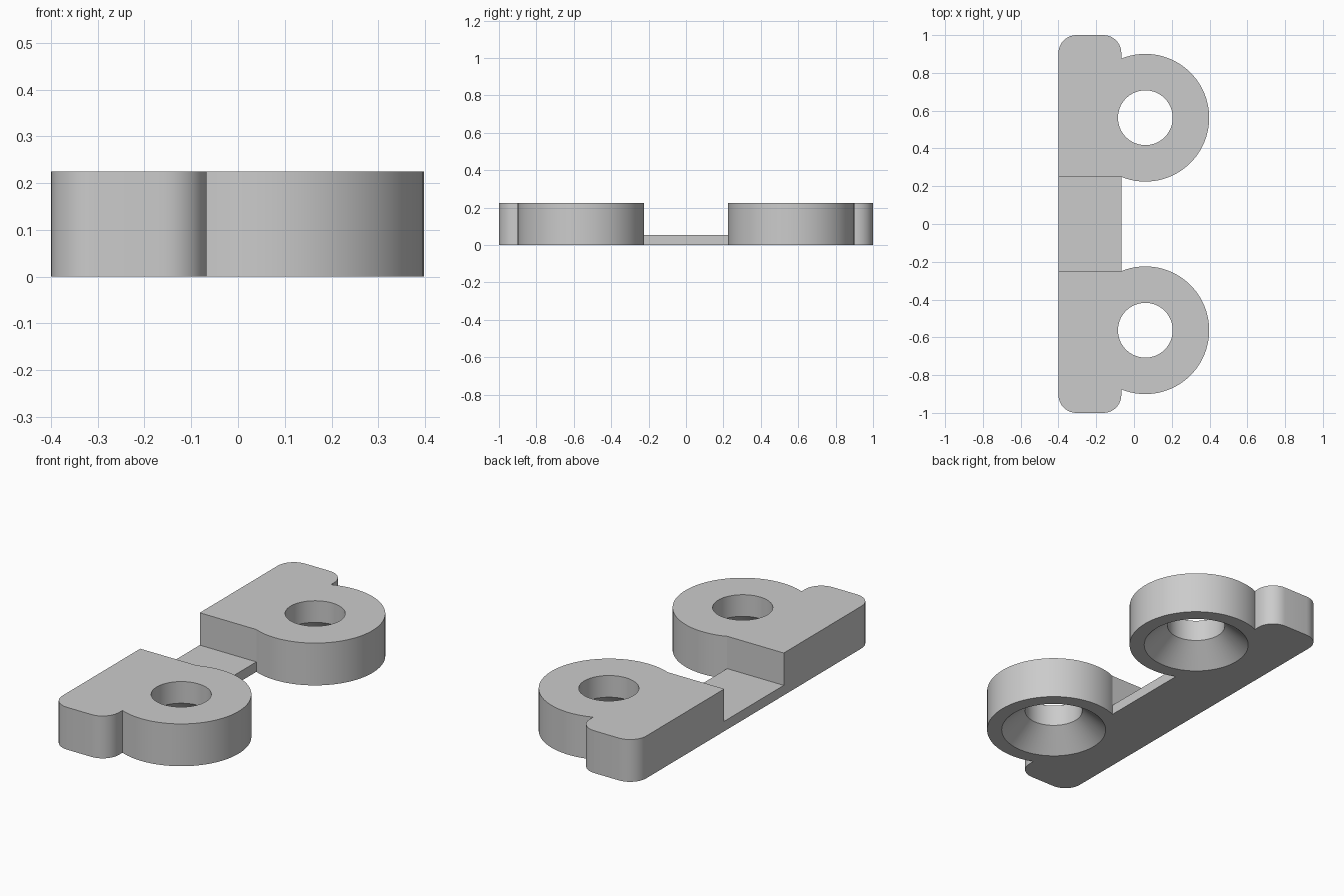
import bpy, bmesh
from math import cos, sin, pi, atan2, radians
from mathutils import Vector

if "Cube" in bpy.data.objects:
    bpy.data.objects.remove(bpy.data.objects["Cube"], do_unlink=True)

HEIGHT, BRIDGE_H = 0.225, 0.053
LEFT, RIGHT = -0.4, -0.067          # spine edges
INNER, OUTER = 0.25, 1.0            # block ends along y
CORNER = 0.095
CX, CY, LUG_R = 0.06, 0.5625, 0.338
HOLE_R, SINK_R, SINK_H = 0.145, 0.264, 0.11


def arc(cx, cy, r, a0, a1, n):
    return [(cx + r * cos(a0 + (a1 - a0) * i / n),
             cy + r * sin(a0 + (a1 - a0) * i / n)) for i in range(n + 1)]


def ring(bm, pts, z):
    return [bm.verts.new((x, y, z)) for x, y in pts]


def wall(bm, low, high):
    n = len(low)
    for i in range(n):
        j = (i + 1) % n
        bm.faces.new((low[i], low[j], high[j], high[i]))


def cap(bm, outer, inner, up):
    edges = []
    for loop in (outer, inner):
        for i, v in enumerate(loop):
            w = loop[(i + 1) % len(loop)]
            edges.append(bm.edges.get((v, w)) or bm.edges.new((v, w)))
    made = bmesh.ops.triangle_fill(bm, edges=edges, use_beauty=True,
                                   normal=Vector((0, 0, up)))
    for f in made["geom"]:
        if isinstance(f, bmesh.types.BMFace):
            f.normal_update()
            if f.normal.z * up < 0:
                f.normal_flip()


# Block outline: inner end, round lug, then the rounded outer end
half = atan2(CY - INNER, CX - RIGHT)
outline = [(LEFT, INNER), (RIGHT, INNER)]
outline += arc(CX, CY, LUG_R, -pi + half, pi - half, 60)[1:-1]
outline += [(RIGHT, 2 * CY - INNER)]
outline += arc(RIGHT - CORNER, OUTER - CORNER, CORNER, 0, pi / 2, 10)
outline += arc(LEFT + CORNER, OUTER - CORNER, CORNER, pi / 2, pi, 10)

bm = bmesh.new()
bottom, top = ring(bm, outline, 0), ring(bm, outline, HEIGHT)
wall(bm, bottom, top)

# Countersunk screw hole
circle = lambda r: arc(CX, CY, r, 0, 2 * pi, 64)[:-1]
sink = ring(bm, circle(SINK_R), 0)
neck = ring(bm, circle(HOLE_R), SINK_H)
mouth = ring(bm, circle(HOLE_R), HEIGHT)
wall(bm, neck, sink)
wall(bm, mouth, neck)
cap(bm, bottom, sink, -1)
cap(bm, top, mouth, 1)

# Thin bridge from the block to the mirror plane, open at both ends
bm.faces.remove(bm.edges.get((bottom[0], bottom[1])).link_faces[0]
                if len(bm.edges.get((bottom[0], bottom[1])).link_faces[0].verts) == 4
                else bm.edges.get((bottom[0], bottom[1])).link_faces[1])
section = [(LEFT, 0), (RIGHT, 0), (RIGHT, BRIDGE_H), (LEFT, BRIDGE_H)]
mid = [bm.verts.new((x, 0, z)) for x, z in section]
end = bottom[:2] + [bm.verts.new((x, INNER, z)) for x, z in section[2:]]
wall(bm, mid, end)
bm.faces.new((end[3], end[2], top[1], top[0]))

mesh = bpy.data.meshes.new("mounting_bracket")
bm.to_mesh(mesh)
bm.free()
bracket = bpy.data.objects.new("mounting_bracket", mesh)
bpy.context.collection.objects.link(bracket)

# Plain grey
grey = bpy.data.materials.new("plain_grey")
grey.use_nodes = True
colour = (0.6, 0.6, 0.6, 1)
grey.diffuse_color = colour
grey.node_tree.nodes["Principled BSDF"].inputs["Base Color"].default_value = colour
mesh.materials.append(grey)

# Second block by mirroring along y
bpy.context.view_layer.objects.active = bracket
bracket.select_set(True)
mirror = bracket.modifiers.new("mirror", 'MIRROR')
mirror.use_axis = (False, True, False)
bpy.ops.object.modifier_apply(modifier=mirror.name)
bpy.ops.object.shade_smooth_by_angle(angle=radians(20))
